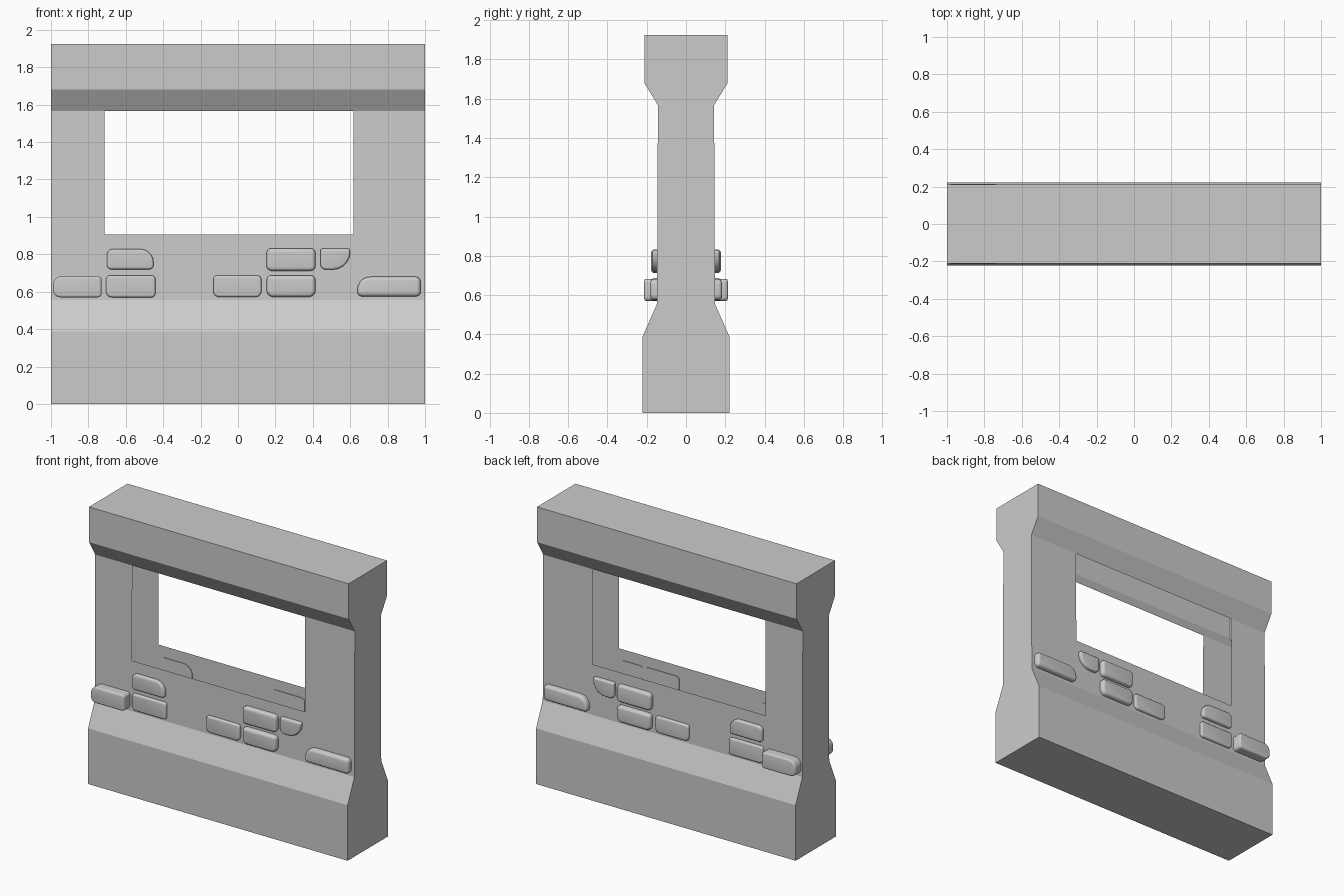
import bpy, bmesh, math

if "Cube" in bpy.data.objects:
    bpy.data.objects.remove(bpy.data.objects["Cube"])

stone = bpy.data.materials.new("grey_stone")
stone.diffuse_color = (0.6, 0.6, 0.6, 1)
stone.use_nodes = True
stone.node_tree.nodes["Principled BSDF"].inputs["Base Color"].default_value = stone.diffuse_color


def finish(name, bm, smooth=False):
    bmesh.ops.recalc_face_normals(bm, faces=bm.faces)
    mesh = bpy.data.meshes.new(name)
    bm.to_mesh(mesh)
    bm.free()
    mesh.materials.append(stone)
    obj = bpy.data.objects.new(name, mesh)
    bpy.context.collection.objects.link(obj)
    if smooth:
        bpy.ops.object.select_all(action='DESELECT')
        obj.select_set(True)
        bpy.context.view_layer.objects.active = obj
        bpy.ops.object.shade_smooth_by_angle(angle=math.radians(35))
    return obj


# Hollow wall: a profile swept along x, with an unlined window through both skins
half = [(0.222, 0), (0.222, 0.387), (0.148, 0.555), (0.146, 0.906),
        (0.143, 1.567), (0.212, 1.68), (0.212, 1.925)]
loop = half + [(-y, z) for y, z in reversed(half)]
xs = [-1, -0.714, 0.617, 1]
bm = bmesh.new()
rings = [[bm.verts.new((x, y, z)) for y, z in loop] for x in xs]
n = len(loop)
for c in range(3):
    for i in range(n):
        j = (i + 1) % n
        if c == 1 and {loop[i][1], loop[j][1]} == {0.906, 1.567}:
            continue  # window opening
        bm.faces.new((rings[c][i], rings[c][j], rings[c + 1][j], rings[c + 1][i]))
bm.faces.new(rings[0])
bm.faces.new(rings[-1])
finish("wall", bm)


def outline(x0, x1, z0, z1, radii, d):
    """Rectangle with one radius per corner (bl, br, tr, tl), inset by d."""
    corners = [(x0, z0, 1, 1), (x1, z0, -1, 1), (x1, z1, -1, -1), (x0, z1, 1, -1)]
    pts = []
    for k, ((x, z, sx, sz), r) in enumerate(zip(corners, radii)):
        r = max(r - d, 0.005)
        cx, cz = x + sx * (d + r), z + sz * (d + r)
        for s in range(6):
            a = math.pi * (1 + k / 2 + s / 10)
            pts.append((cx + r * math.cos(a), cz + r * math.sin(a)))
    return pts


def brick(name, x0, x1, z0, z1, top, bevel, radii, side):
    """Rounded stone block standing proud of the wall."""
    bm = bmesh.new()
    layers = [(0.142, 0), (top - bevel, 0), (top - 0.6 * bevel, 0.08 * bevel),
              (top - 0.29 * bevel, 0.29 * bevel), (top - 0.08 * bevel, 0.6 * bevel),
              (top, bevel)]
    rows = [[bm.verts.new((x, side * y, z)) for x, z in outline(x0, x1, z0, z1, radii, d)]
            for y, d in layers]
    m = len(rows[0])
    for a, b in zip(rows, rows[1:]):
        for i in range(m):
            j = (i + 1) % m
            bm.faces.new((a[i], a[j], b[j], b[i]))
    bm.faces.new(rows[0])
    bm.faces.new(rows[-1])
    finish(name, bm, True)


# Exposed bricks, repeated on both sides of the wall
bricks = [
    ("end_brick_left", -0.99, -0.73, 0.57, 0.683, 0.213, 0.012, (.04, .02, .02, .05)),
    ("upper_brick_left", -0.70, -0.452, 0.72, 0.828, 0.172, 0.012, (.02, .02, .07, .03)),
    ("lower_brick_left", -0.705, -0.442, 0.57, 0.687, 0.166, 0.012, (.03, .02, .02, .02)),
    ("lower_brick_middle", -0.132, 0.125, 0.572, 0.686, 0.166, 0.012, (.03, .03, .02, .02)),
    ("upper_brick_right", 0.153, 0.414, 0.712, 0.832, 0.178, 0.018, (.025, .025, .025, .025)),
    ("lower_brick_right", 0.153, 0.414, 0.572, 0.687, 0.180, 0.02, (.035, .035, .025, .025)),
    ("small_brick_right", 0.44, 0.60, 0.718, 0.83, 0.172, 0.012, (.03, .095, .012, .012)),
    ("end_brick_right", 0.638, 0.976, 0.575, 0.68, 0.184, 0.02, (.025, .025, .025, .07)),
]
for side, label in ((-1, "front"), (1, "back")):
    for name, *spec in bricks:
        brick(name + "_" + label, *spec, side)
